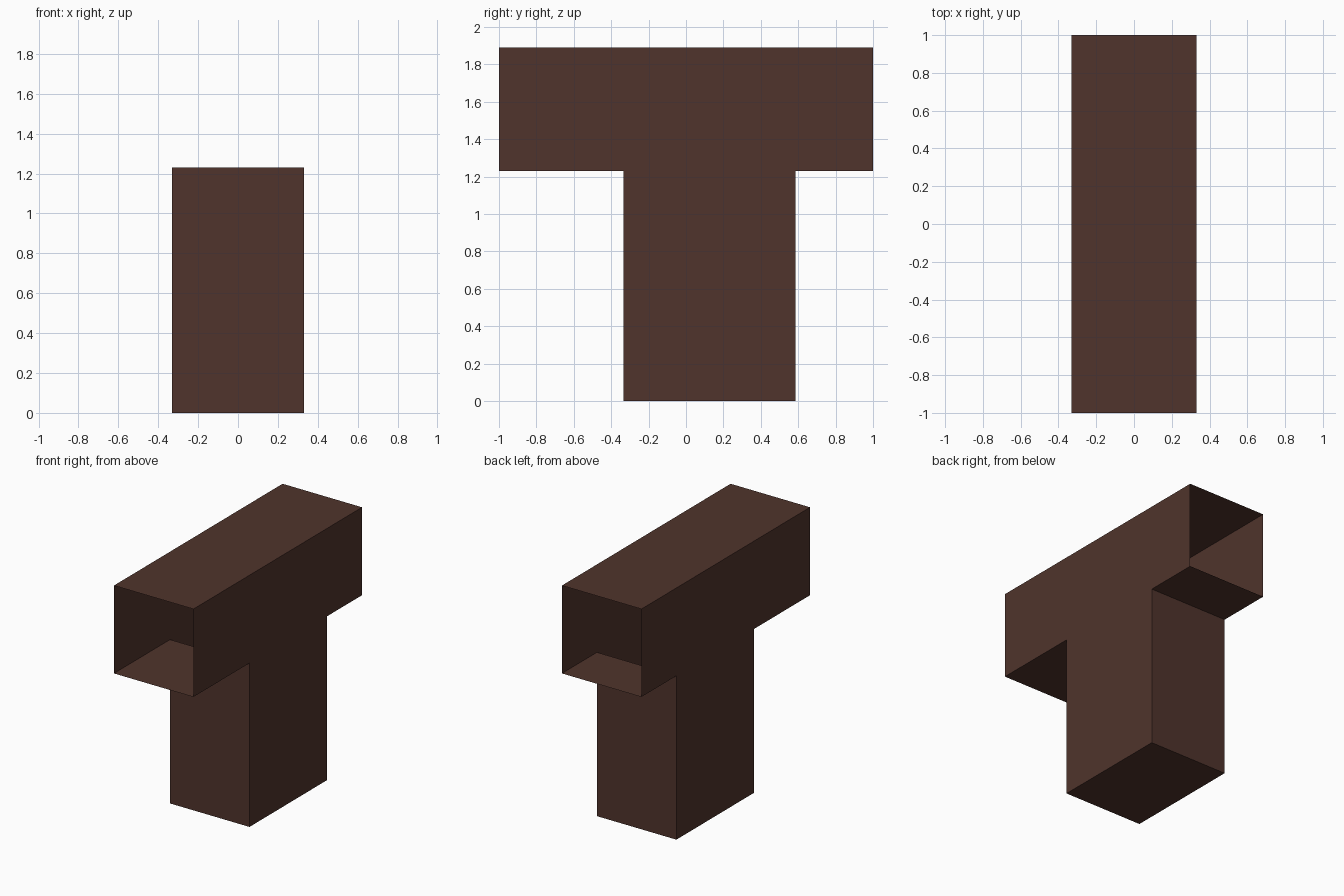
import bpy, bmesh

if "Cube" in bpy.data.objects:
    bpy.data.objects.remove(bpy.data.objects["Cube"])

HALF_W = 0.33             # half width in x
ARM_Z, TOP_Z = 1.23, 1.89  # underside and top of the horizontal duct
STEM_Y = (-0.335, 0.585)   # front and back of the upright

brown = bpy.data.materials.new("dark brown")
brown.diffuse_color = (0.080, 0.034, 0.025, 1)
brown.use_nodes = True
brown.node_tree.nodes["Principled BSDF"].inputs["Base Color"].default_value = brown.diffuse_color

# T-shaped side profile (y, z)
profile = [(STEM_Y[0], 0), (STEM_Y[1], 0), (STEM_Y[1], ARM_Z), (1, ARM_Z),
           (1, TOP_Z), (-1, TOP_Z), (-1, ARM_Z), (STEM_Y[0], ARM_Z)]

# Extrude the profile across the width
bm = bmesh.new()
side = bm.faces.new([bm.verts.new((-HALF_W, y, z)) for y, z in profile])
result = bmesh.ops.extrude_face_region(bm, geom=[side], use_keep_orig=True)
moved = [v for v in result["geom"] if isinstance(v, bmesh.types.BMVert)]
bmesh.ops.translate(bm, verts=moved, vec=(2 * HALF_W, 0, 0))
bmesh.ops.recalc_face_normals(bm, faces=bm.faces)

# Open both ends of the horizontal duct
ends = [f for f in bm.faces if abs(f.calc_center_median().y) > 0.99]
bmesh.ops.delete(bm, geom=ends, context='FACES')

mesh = bpy.data.meshes.new("t_duct")
bm.to_mesh(mesh)
bm.free()
mesh.materials.append(brown)
bpy.context.collection.objects.link(bpy.data.objects.new("t_duct", mesh))
